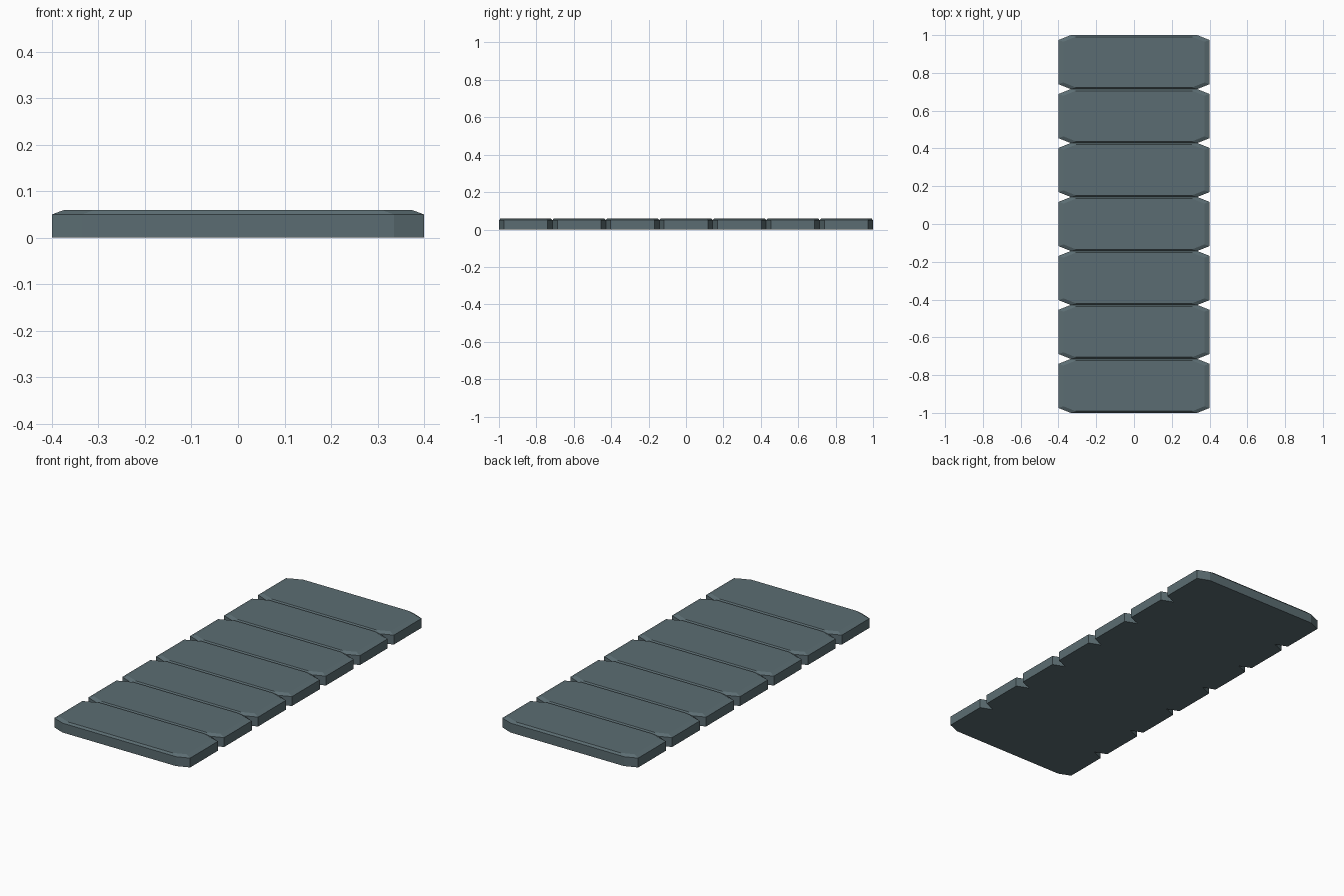
import bpy, bmesh

if "Cube" in bpy.data.objects:
    bpy.data.objects.remove(bpy.data.objects["Cube"])

mat = bpy.data.materials.new("slate grey")
mat.diffuse_color = (0.105, 0.152, 0.168, 1)
mat.use_nodes = True
mat.node_tree.nodes["Principled BSDF"].inputs["Base Color"].default_value = mat.diffuse_color

COUNT = 7
PITCH = 2 / COUNT
HX, HY = 0.4, PITCH / 2      # half size of one plate
CX, CY = 0.065, 0.026        # corner cut
INX, INY = 0.027, 0.009      # inset of the bevelled top


def octagon(bm, hx, hy, z):
    quarter = [(hx, hy - CY), (hx - CX, hy)]
    pts = quarter + [(-x, y) for x, y in quarter[::-1]]
    pts += [(-x, -y) for x, y in pts]
    return [bm.verts.new((x, y, z)) for x, y in pts]


# One plate: straight sides, shallow bevel to a flat top
mesh = bpy.data.meshes.new("plate")
bm = bmesh.new()
rings = [octagon(bm, HX, HY, 0), octagon(bm, HX, HY, 0.05),
         octagon(bm, HX - INX, HY - INY, 0.06)]
bm.faces.new(rings[0][::-1])
bm.faces.new(rings[-1])
for a, b in zip(rings, rings[1:]):
    for i in range(8):
        j = (i + 1) % 8
        bm.faces.new((a[i], a[j], b[j], b[i]))
bmesh.ops.recalc_face_normals(bm, faces=bm.faces)
bm.to_mesh(mesh)
bm.free()
mesh.materials.append(mat)

# Row of touching plates
for i in range(COUNT):
    plate = bpy.data.objects.new(f"plate_{i + 1}", mesh)
    plate.location.y = (i - (COUNT - 1) / 2) * PITCH
    bpy.context.collection.objects.link(plate)
